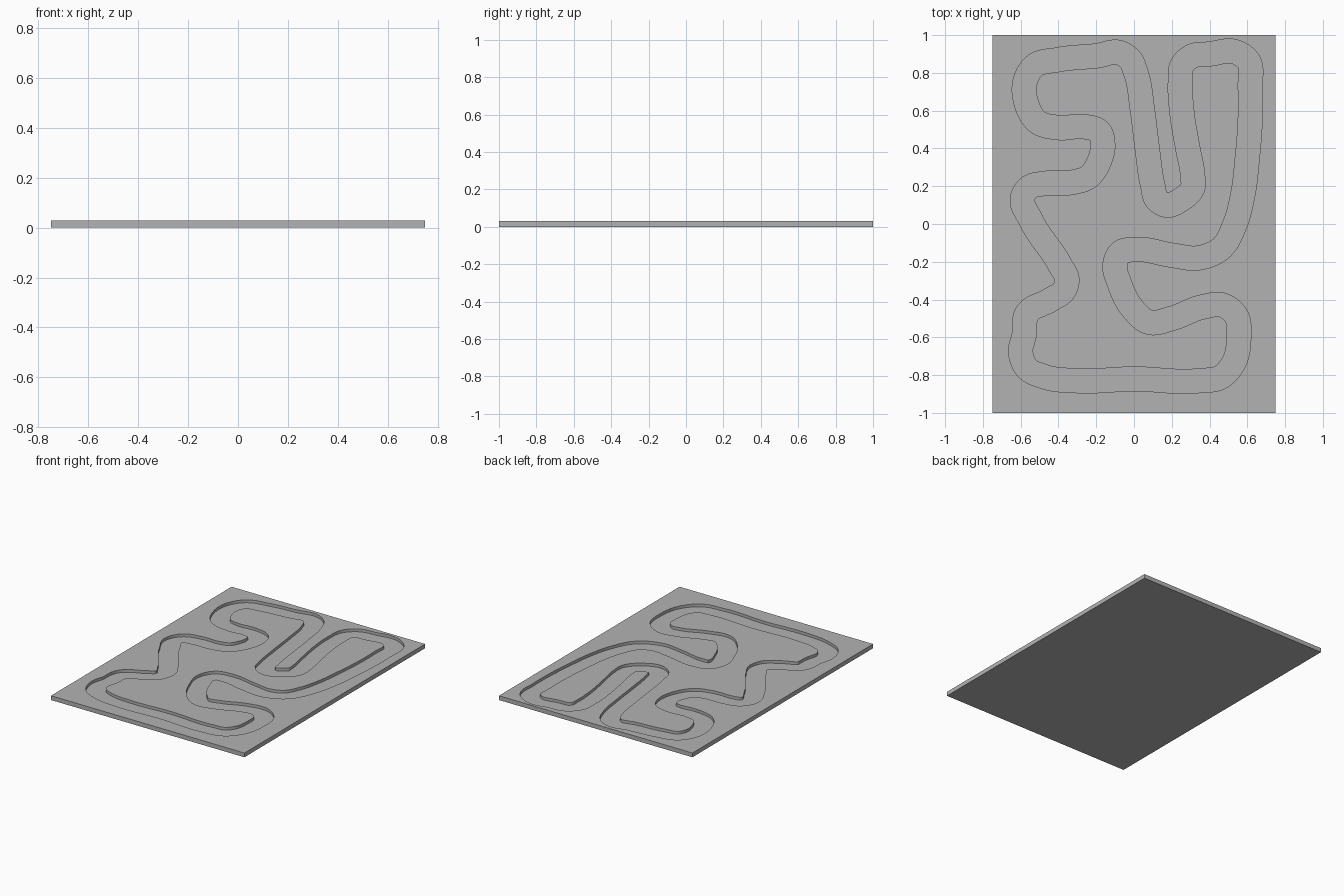
import bpy
import bmesh
from mathutils import Vector
from mathutils.geometry import interpolate_bezier

WIDTH, LENGTH, THICKNESS = 1.5, 2.0, 0.03
FLOOR = 0.01
HALF_TRACK = 0.0635

# Centre line of the closed circuit, clockwise, in hundredths
CIRCUIT = [
    (-40, 87), (-20, 89), (-7, 90.5), (-2, 87), (1, 80), (4.5, 60), (7, 40),
    (10, 20), (12, 13), (17, 10), (25, 13), (31, 19), (31, 26), (28.5, 40),
    (25.5, 58), (24.5, 75), (25.5, 84), (30, 88.5), (40, 90), (54, 91),
    (60, 87), (61.5, 72), (61.5, 55), (60, 35), (57.5, 15), (53.5, 0),
    (46, -13), (34, -18), (20, -16.5), (0, -13.5), (-7, -15), (-10, -21),
    (-7.5, -32), (-1, -44.5), (8, -52), (20, -50), (36, -44), (47, -43),
    (54, -48.5), (55.5, -60), (53, -73), (46, -81), (34, -83), (0, -82),
    (-30, -83), (-47, -81), (-57, -76), (-60, -68), (-58, -58), (-57, -48),
    (-44, -40), (-37, -35), (-35.5, -29.5), (-39, -22), (-54.5, 2),
    (-59, 14), (-56, 19), (-47, 21.5), (-33, 22), (-24, 25), (-18.5, 33),
    (-16.5, 42), (-18.5, 49), (-26, 51.5), (-40, 51), (-51, 54), (-57, 64),
    (-57.5, 76), (-53, 83.5),
]


def smooth_loop(points, steps):
    """Closed smooth curve through the points."""
    count = len(points)
    tangents = []
    for i, p in enumerate(points):
        back, ahead = p - points[i - 1], points[(i + 1) % count] - p
        tangents.append((back / back.length_squared
                         + ahead / ahead.length_squared).normalized())
    result = []
    for i, p in enumerate(points):
        j = (i + 1) % count
        q = points[j]
        reach = (q - p).length / 3
        result += interpolate_bezier(p, p + tangents[i] * reach,
                                     q - tangents[j] * reach, q, steps)[:-1]
    return result


def offset_loop(line, distance):
    """Parallel outline, with the folds at tight bends trimmed to corners."""
    result = []
    for i, p in enumerate(line):
        along = (line[(i + 1) % len(line)] - line[i - 1]).normalized()
        point = p + Vector((-along.y, along.x, 0)) * distance
        clear = min((point - c).length for c in line) > abs(distance) * 0.998
        if clear and (not result or (point - result[-1]).length > 0.004):
            result.append(point)
    if (result[0] - result[-1]).length < 0.004:
        result.pop()
    return result


def add_loop(bm, outline, z):
    verts = [bm.verts.new((p.x, p.y, z)) for p in outline]
    edges = [bm.edges.new((verts[i - 1], verts[i])) for i in range(len(verts))]
    return verts, edges


def add_wall(bm, lower, upper):
    for i in range(len(lower)):
        bm.faces.new((lower[i - 1], lower[i], upper[i], upper[i - 1]))


def fill(bm, edges):
    bmesh.ops.triangle_fill(bm, edges=edges, use_beauty=True,
                            normal=Vector((0, 0, 1)))


# Outlines of the slab and both sides of the track
centre = smooth_loop([Vector((x, y, 0)) / 100 for x, y in CIRCUIT], 13)
outer = offset_loop(centre, HALF_TRACK)
inner = offset_loop(centre, -HALF_TRACK)
slab = [Vector((sx * WIDTH / 2, sy * LENGTH / 2, 0))
        for sx, sy in ((-1, -1), (1, -1), (1, 1), (-1, 1))]

bm = bmesh.new()
bottom, bottom_edges = add_loop(bm, slab, 0)
rim, rim_edges = add_loop(bm, slab, THICKNESS)
outer_top, outer_top_edges = add_loop(bm, outer, THICKNESS)
outer_low, outer_low_edges = add_loop(bm, outer, FLOOR)
inner_top, inner_top_edges = add_loop(bm, inner, THICKNESS)
inner_low, inner_low_edges = add_loop(bm, inner, FLOOR)

# Surround, sunken track floor and raised infield
fill(bm, rim_edges + outer_top_edges)
fill(bm, outer_low_edges + inner_low_edges)
fill(bm, inner_top_edges)

# Underside, slab sides and track walls
bm.faces.new(bottom)
add_wall(bm, bottom, rim)
add_wall(bm, outer_low, outer_top)
add_wall(bm, inner_low, inner_top)
bmesh.ops.recalc_face_normals(bm, faces=bm.faces)

# Plain grey finish
grey = bpy.data.materials.new("plain_grey")
grey.use_nodes = True
colour = (0.45, 0.45, 0.45, 1)
grey.diffuse_color = colour
grey.node_tree.nodes["Principled BSDF"].inputs["Base Color"].default_value = colour

default_cube = bpy.data.objects.get("Cube")
if default_cube:
    bpy.data.objects.remove(default_cube, do_unlink=True)

mesh = bpy.data.meshes.new("track_slab")
bm.to_mesh(mesh)
bm.free()
mesh.materials.append(grey)
track_slab = bpy.data.objects.new("track_slab", mesh)
bpy.context.collection.objects.link(track_slab)
